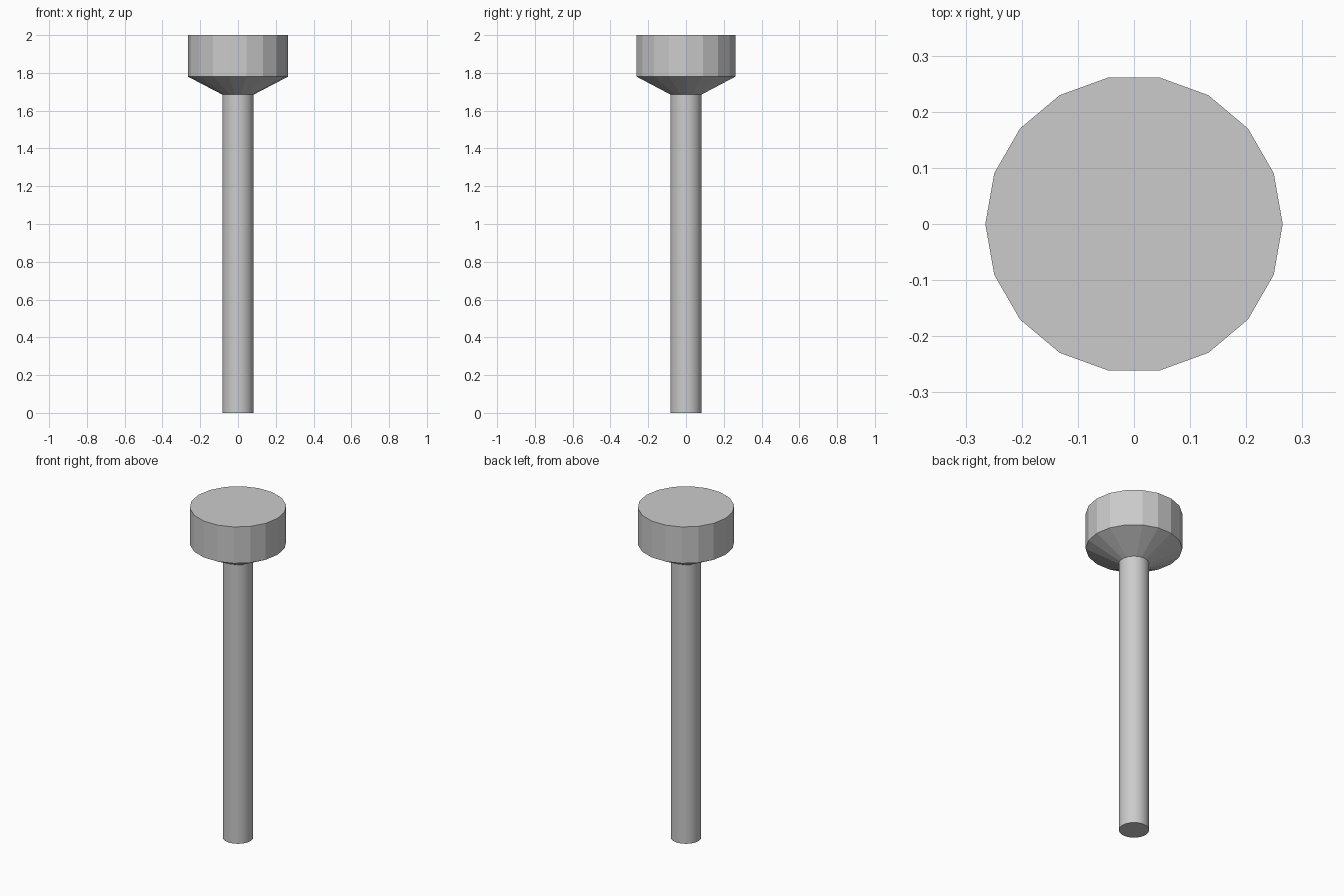
import bpy, bmesh
from math import cos, sin, tau

if "Cube" in bpy.data.objects:
    bpy.data.objects.remove(bpy.data.objects["Cube"])


def lathe(name, profile, sides, smooth=False):
    """Closed solid of revolution from (radius, z) points, bottom to top."""
    bm = bmesh.new()
    rings = [[bm.verts.new((r * cos(tau * i / sides), r * sin(tau * i / sides), z))
              for i in range(sides)] for r, z in profile]
    for low, high in zip(rings, rings[1:]):
        for i in range(sides):
            j = (i + 1) % sides
            face = bm.faces.new((low[i], low[j], high[j], high[i]))
            face.smooth = smooth
    bm.faces.new(rings[0][::-1])
    bm.faces.new(rings[-1])
    # Keep the end rims crisp
    for edge in bm.edges:
        if len(edge.link_faces) == 2 and edge.calc_face_angle() > 0.6:
            edge.smooth = False
    mesh = bpy.data.meshes.new(name)
    bm.to_mesh(mesh)
    bm.free()
    obj = bpy.data.objects.new(name, mesh)
    bpy.context.collection.objects.link(obj)
    return obj


# Long round shaft
lathe("shaft", [(0.083, 0), (0.083, 1.69)], 32, smooth=True)

# Faceted head with tapered underside
lathe("head", [(0.083, 1.685), (0.265, 1.78), (0.265, 2.0)], 18)
